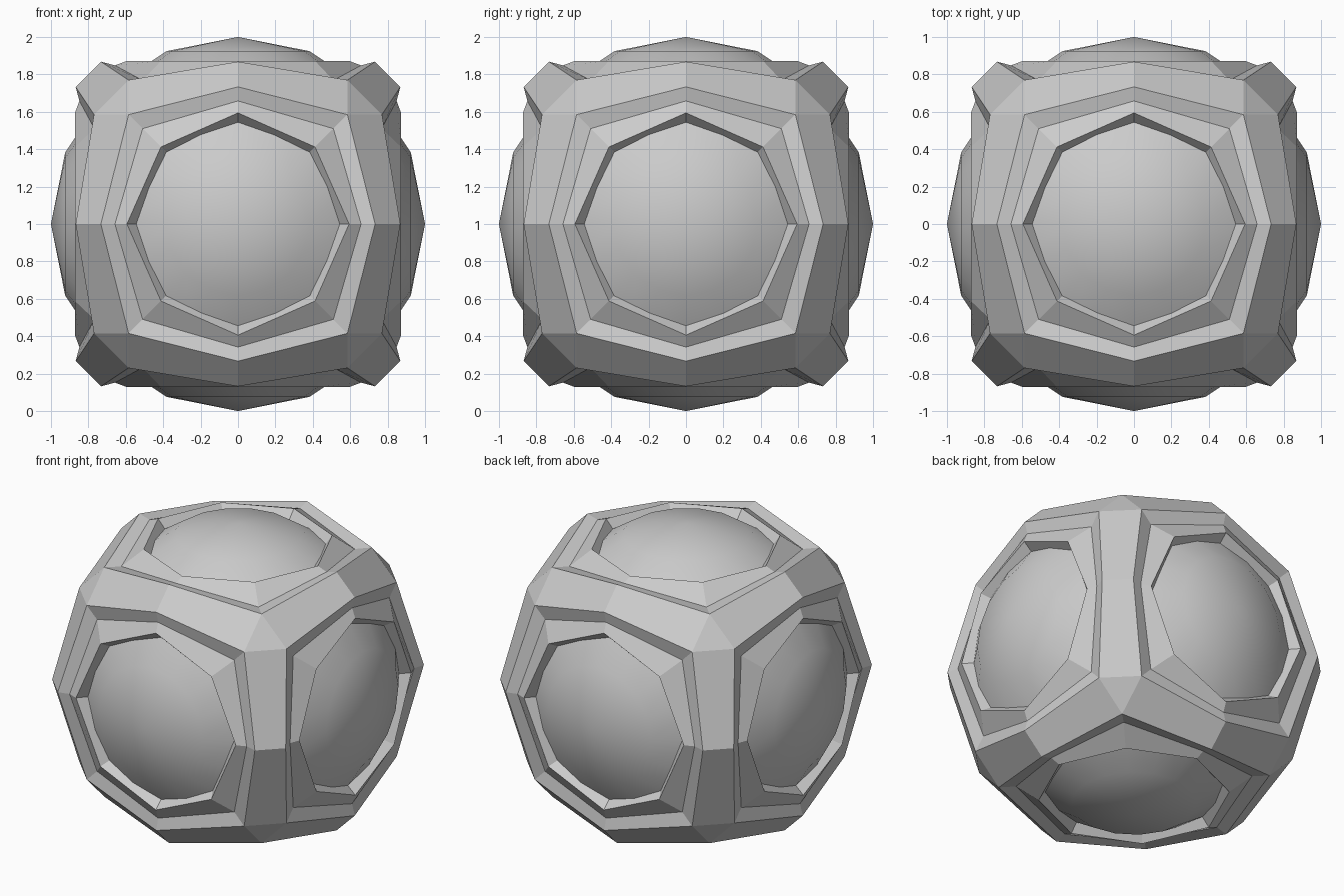
import bpy, bmesh
from math import radians, sin, cos, pi
from mathutils import Matrix, Vector

if "Cube" in bpy.data.objects:
    bpy.data.objects.remove(bpy.data.objects["Cube"])

CENTRE = Vector((0, 0, 1))
SIDES = [Matrix.Rotation(radians(a), 3, ax) for a, ax in
         ((0, 'X'), (90, 'X'), (180, 'X'), (270, 'X'), (90, 'Y'), (-90, 'Y'))]

# Panel profile: (mid offset, mid height, corner offset, corner height)
LEVELS = [(.733, .868, .585, .77),    # frame edge
          (.658, .848, .510, .768),   # foot of frame slope
          (.594, .872, .412, .872),   # opening rim
          (.530, .800, .375, .80)]    # inside wall, sunk in the dome


def ring(level, rot):
    m, mz, c, cz = level
    pts = [(m, 0, mz), (c, c, cz), (0, m, mz), (-c, c, cz),
           (-m, 0, mz), (-c, -c, cz), (0, -m, mz), (c, -c, cz)]
    return [rot @ Vector(p) + CENTRE for p in pts]


def finish(bm, name, angle):
    bmesh.ops.recalc_face_normals(bm, faces=bm.faces[:])
    me = bpy.data.meshes.new(name)
    bm.to_mesh(me)
    bm.free()
    ob = bpy.data.objects.new(name, me)
    bpy.context.collection.objects.link(ob)
    bpy.ops.object.select_all(action='DESELECT')
    ob.select_set(True)
    bpy.context.view_layer.objects.active = ob
    bpy.ops.object.shade_smooth_by_angle(angle=radians(angle))
    return ob


# Frame: bevelled cube edges from a hull, opened at the six panels
bm = bmesh.new()
outer = [[bm.verts.new(p) for p in ring(LEVELS[0], r)] for r in SIDES]
bmesh.ops.convex_hull(bm, input=bm.verts[:])
panels = [set(o) for o in outer]
caps = [f for f in bm.faces if any(set(f.verts) <= p for p in panels)]
bmesh.ops.delete(bm, geom=caps, context='FACES_ONLY')
loose = [e for e in bm.edges if not e.link_faces]
bmesh.ops.delete(bm, geom=loose, context='EDGES')
bmesh.ops.dissolve_limit(bm, angle_limit=radians(1), verts=bm.verts[:], edges=bm.edges[:])

# Stepped recess and rim on every side
for rot, prev in zip(SIDES, outer):
    for level in LEVELS[1:]:
        cur = [bm.verts.new(p) for p in ring(level, rot)]
        for i in range(8):
            j = (i + 1) % 8
            bm.faces.new((prev[i], prev[j], cur[j], cur[i]))
        prev = cur
finish(bm, "frame", 12)

# Domes: one smooth cap of the inner ball per side
for k, rot in enumerate(SIDES):
    bm = bmesh.new()
    prev = None
    top = bm.verts.new(rot @ Vector((0, 0, 1)) + CENTRE)
    for t in (pi / 8, pi / 4):
        cur = [bm.verts.new(rot @ Vector((sin(t) * cos(a), sin(t) * sin(a), cos(t))) + CENTRE)
               for a in (i * pi / 8 for i in range(16))]
        for i in range(16):
            j = (i + 1) % 16
            bm.faces.new((prev[i], cur[i], cur[j], prev[j]) if prev else (top, cur[i], cur[j]))
        prev = cur
    bmesh.ops.recalc_face_normals(bm, faces=bm.faces[:])
    if sum((f.calc_center_median() - CENTRE).dot(f.normal) for f in bm.faces) < 0:
        bmesh.ops.reverse_faces(bm, faces=bm.faces[:])
    finish(bm, f"dome_{k + 1}", 60)
